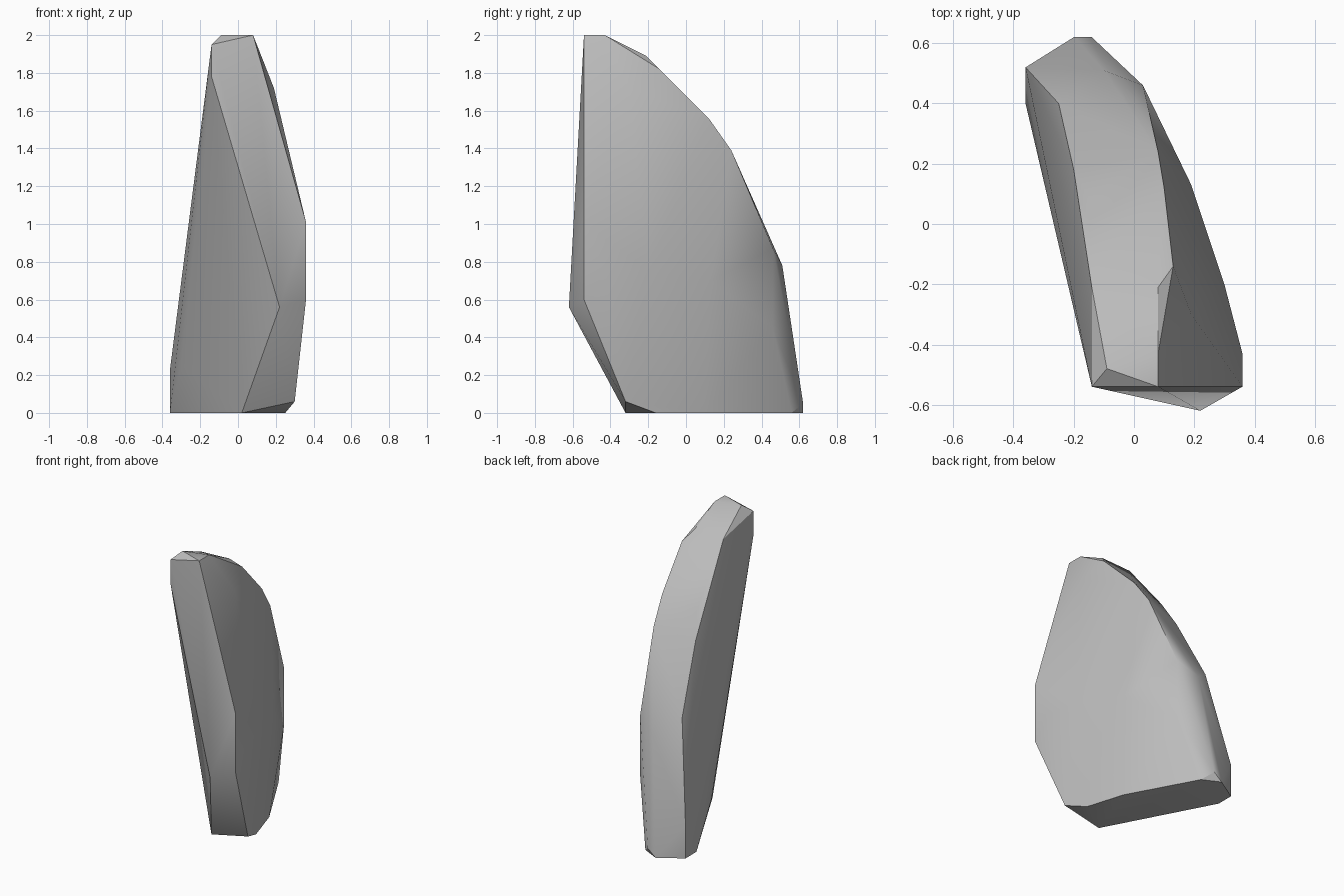
import bpy
import bmesh
from math import radians

# Remove the default object
default_cube = bpy.data.objects.get("Cube")
if default_cube:
    bpy.data.objects.remove(default_cube, do_unlink=True)


def make_material(name, colour):
    """One flat colour for both viewport and render."""
    material = bpy.data.materials.new(name)
    material.use_nodes = True
    material.diffuse_color = colour
    shader = next(n for n in material.node_tree.nodes if n.type == "BSDF_PRINCIPLED")
    shader.inputs["Base Color"].default_value = colour
    shader.inputs["Roughness"].default_value = 0.9
    return material


# Corner points of the chipped stone slab, in hundredths of a unit
crown = [(-14, -54, 195), (-14, -54, 178), (8, -54, 200), (-9, -48, 200), (8, -43, 200)]

front_ridge = [(22, -62, 56), (36, -54, 101), (36, -54, 60), (30, -32, 6)]

foot = [(2, -32, 0), (25, -16, 0), (17, 10, 0), (-8, 56, 0),
        (-20, 62, 0), (-14, 62, 5), (-36, 52, 0), (-36, 40, 0)]

back_left_edge = [(-14, -21, 188), (-15, 9, 151), (-20, 18, 134),
                  (-25, 40, 90), (-36, 52, 23), (-30, 15, 25)]

back_right_edge = [(8, -21, 189), (13, -14, 182), (10, 12, 156), (8, 24, 139),
                   (3, 46, 87), (3, 46, 45), (-10, 51, 78)]

broad_side = [(19, -30, 172), (36, -43, 75), (30, -20, 75), (19, 13, 70)]


def build_hull(name, corner_groups, material, scale=0.01):
    """Wrap the corner points in a closed convex shell with crisp chipped edges."""
    bm = bmesh.new()
    for group in corner_groups:
        for corner in group:
            bm.verts.new([value * scale for value in corner])
    hull = bmesh.ops.convex_hull(bm, input=bm.verts[:], use_existing_faces=False)

    # Drop any corner swallowed by the shell
    loose = [v for v in bm.verts if not v.link_faces]
    bmesh.ops.delete(bm, geom=loose, context="VERTS")

    # Merge nearly flat triangles into larger facets
    bmesh.ops.dissolve_limit(bm, angle_limit=radians(1), verts=bm.verts[:], edges=bm.edges[:])
    bmesh.ops.recalc_face_normals(bm, faces=bm.faces[:])

    mesh = bpy.data.meshes.new(name)
    bm.to_mesh(mesh)
    bm.free()
    mesh.materials.append(material)
    rock = bpy.data.objects.new(name, mesh)
    bpy.context.collection.objects.link(rock)
    return rock


# Standing rock slab
stone_grey = make_material("stone_grey", (0.5, 0.5, 0.5, 1))
groups = [crown, front_ridge, foot, back_left_edge, back_right_edge, broad_side]
rock_slab = build_hull("rock_slab", groups, stone_grey)

# Soft facets with sharp main edges
bpy.ops.object.select_all(action="DESELECT")
rock_slab.select_set(True)
bpy.context.view_layer.objects.active = rock_slab
bpy.ops.object.shade_smooth_by_angle(angle=radians(30))
